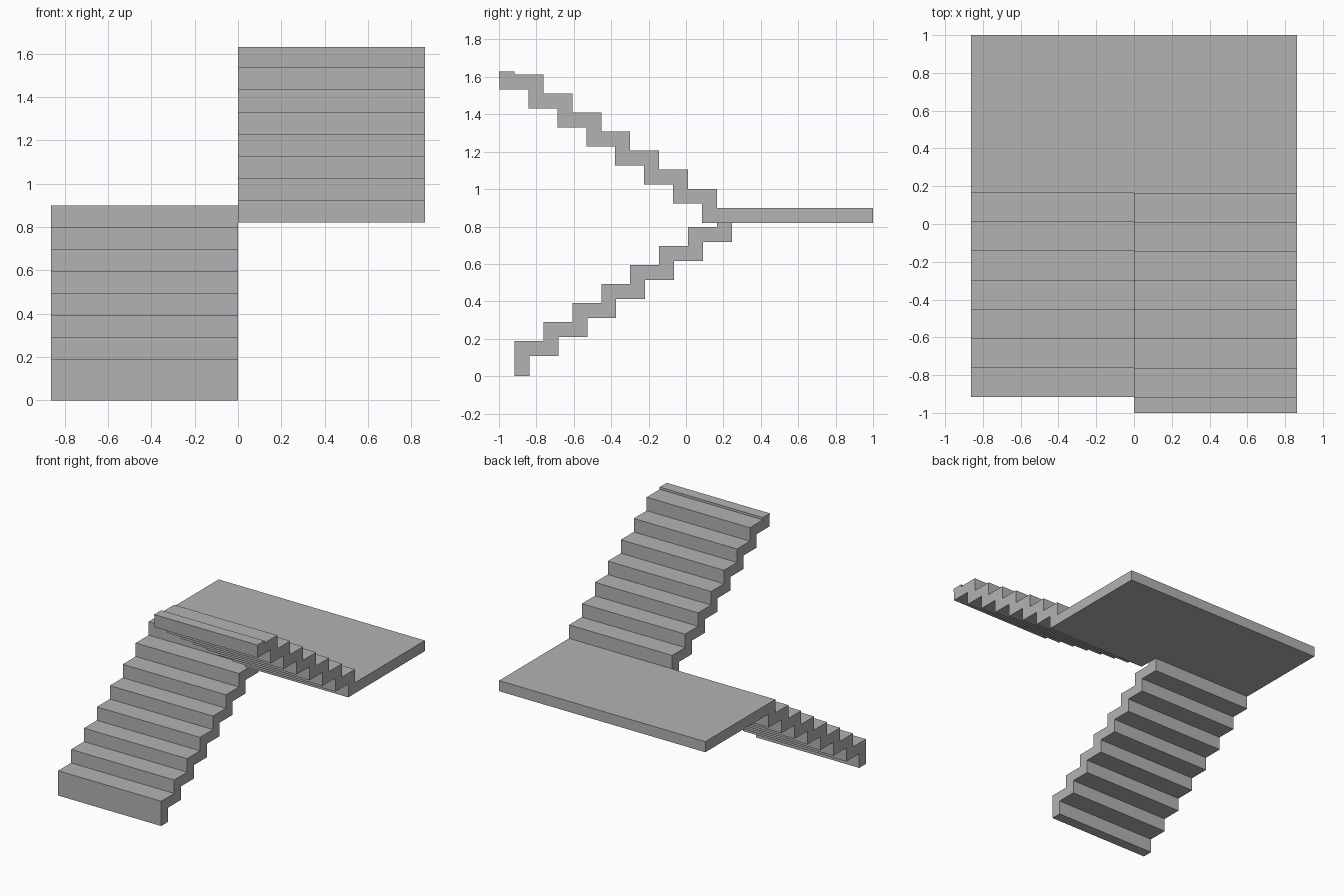
import bpy
import bmesh

cube = bpy.data.objects.get("Cube")
if cube:
    bpy.data.objects.remove(cube, do_unlink=True)

HALF_WIDTH = 0.862
RUN, RISE = 0.1545, 0.1018
STEPS = 7
NOSE = 0.165                      # front edge of the landing
SLAB_LOW, SLAB_TOP = 0.82, 0.90   # landing thickness
OVERLAP = 0.08                    # horizontal thickness of the risers

concrete = bpy.data.materials.new("concrete grey")
concrete.use_nodes = True
colour = (0.45, 0.45, 0.45, 1)
concrete.diffuse_color = colour
concrete.node_tree.nodes["Principled BSDF"].inputs["Base Color"].default_value = colour


def extrude_profile(name, profile, x0, x1):
    """Extrude a (y, z) outline along x into a solid."""
    bm = bmesh.new()
    face = bm.faces.new([bm.verts.new((x0, y, z)) for y, z in profile])
    new = bmesh.ops.extrude_face_region(bm, geom=[face])["geom"]
    moved = [v for v in new if isinstance(v, bmesh.types.BMVert)]
    bmesh.ops.translate(bm, verts=moved, vec=(x1 - x0, 0, 0))
    bmesh.ops.recalc_face_normals(bm, faces=bm.faces)
    mesh = bpy.data.meshes.new(name)
    bm.to_mesh(mesh)
    bm.free()
    mesh.materials.append(concrete)
    obj = bpy.data.objects.new(name, mesh)
    bpy.context.collection.objects.link(obj)
    return obj


# Landing slab across both flights
extrude_profile("landing",
                [(NOSE, SLAB_LOW), (1, SLAB_LOW), (1, SLAB_TOP), (NOSE, SLAB_TOP)],
                -HALF_WIDTH, HALF_WIDTH)

# Lower flight: treads descend from the landing, soffit climbs back
treads = [(NOSE, SLAB_LOW)]
soffit = [(NOSE + OVERLAP, SLAB_LOW)]
for i in range(1, STEPS + 1):
    y, z = NOSE - i * RUN, SLAB_TOP - i * RISE
    treads += [(y + RUN, z), (y, z)]
    under = SLAB_LOW - i * RISE
    soffit += [(y + RUN + OVERLAP, under), (y + OVERLAP, under)]
foot = [(NOSE - STEPS * RUN, 0), (NOSE - STEPS * RUN + OVERLAP, 0)]
extrude_profile("lower_flight", treads + foot + soffit[::-1], -HALF_WIDTH, 0)

# Upper flight: treads climb towards the front, ending in a short top lip
treads = []
soffit = [(NOSE, SLAB_LOW), (NOSE - OVERLAP, SLAB_LOW)]
for i in range(1, STEPS + 1):
    y, z = NOSE - i * RUN, SLAB_TOP + i * RISE
    treads += [(y + RUN, z), (y, z)]
    under = SLAB_LOW + i * RISE
    soffit += [(y + RUN - OVERLAP, under), (max(y - OVERLAP, -1), under)]
lip = [(NOSE - STEPS * RUN, 1.63), (-1, 1.63)]
extrude_profile("upper_flight", treads + lip + soffit[::-1], 0, HALF_WIDTH)
